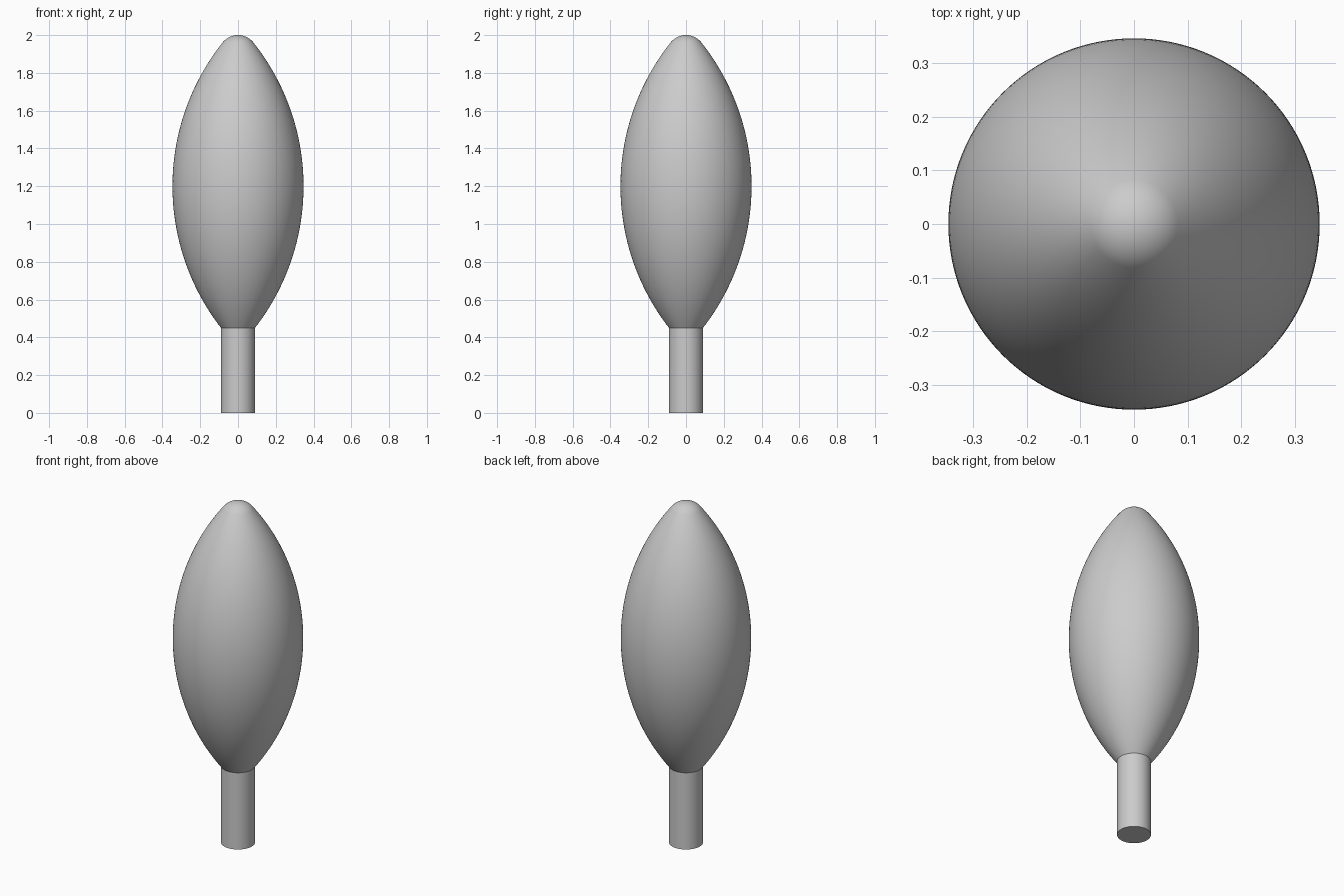
import bpy
import bmesh
from math import sin, cos, asin, atan2, pi, hypot

cube = bpy.data.objects.get("Cube")
if cube:
    bpy.data.objects.remove(cube, do_unlink=True)

SEGMENTS = 128
STEM_R, STEM_TOP = 0.09, 0.45
BELLY_R, BELLY_Z, HEIGHT = 0.347, 1.2, 2.0

grey = bpy.data.materials.new("light_grey")
grey.use_nodes = True
colour = (0.6, 0.6, 0.6, 1)
grey.diffuse_color = colour
grey.node_tree.nodes["Principled BSDF"].inputs["Base Color"].default_value = colour


def lathe(name, profile):
    """Spin a (radius, height) profile around the z axis."""
    bm = bmesh.new()
    verts = [bm.verts.new((r, 0, z)) for r, z in profile]
    edges = [bm.edges.new(pair) for pair in zip(verts, verts[1:])]
    bmesh.ops.spin(bm, geom=verts + edges, cent=(0, 0, 0), axis=(0, 0, 1),
                   angle=2 * pi, steps=SEGMENTS, use_merge=True)
    bmesh.ops.remove_doubles(bm, verts=bm.verts, dist=1e-5)
    bmesh.ops.recalc_face_normals(bm, faces=bm.faces)
    mesh = bpy.data.meshes.new(name)
    bm.to_mesh(mesh)
    bm.free()
    mesh.materials.append(grey)
    obj = bpy.data.objects.new(name, mesh)
    bpy.context.collection.objects.link(obj)
    bpy.ops.object.select_all(action="DESELECT")
    obj.select_set(True)
    bpy.context.view_layer.objects.active = obj
    bpy.ops.object.shade_smooth_by_angle(angle=pi / 6)
    return obj


def arc(cx, cz, radius, start, end, steps):
    angles = [start + (end - start) * i / steps for i in range(steps + 1)]
    return [(cx + radius * cos(a), cz + radius * sin(a)) for a in angles]


# Large side arc, running from the stem edge through the widest point
sagitta, drop = BELLY_R - STEM_R, BELLY_Z - STEM_TOP
side_r = (drop ** 2 + sagitta ** 2) / (2 * sagitta)
side_x = BELLY_R - side_r

# Round tip, tangent to the side arc and touching the full height
rise = HEIGHT - BELLY_Z
tip_r = (side_r ** 2 - side_x ** 2 - rise ** 2) / (2 * (side_r - rise))
tip_z = HEIGHT - tip_r
tangent = atan2(tip_z - BELLY_Z, -side_x)

# Bulb body
side = arc(side_x, BELLY_Z, side_r, -asin(drop / side_r), tangent, 64)
tip = arc(0, tip_z, tip_r, tangent, pi / 2, 16)
tip[-1] = (0, HEIGHT)
lathe("body", side + tip[1:])

# Straight stem with a flat foot
lathe("stem", [(0, 0), (STEM_R, 0), (STEM_R, STEM_TOP)])
